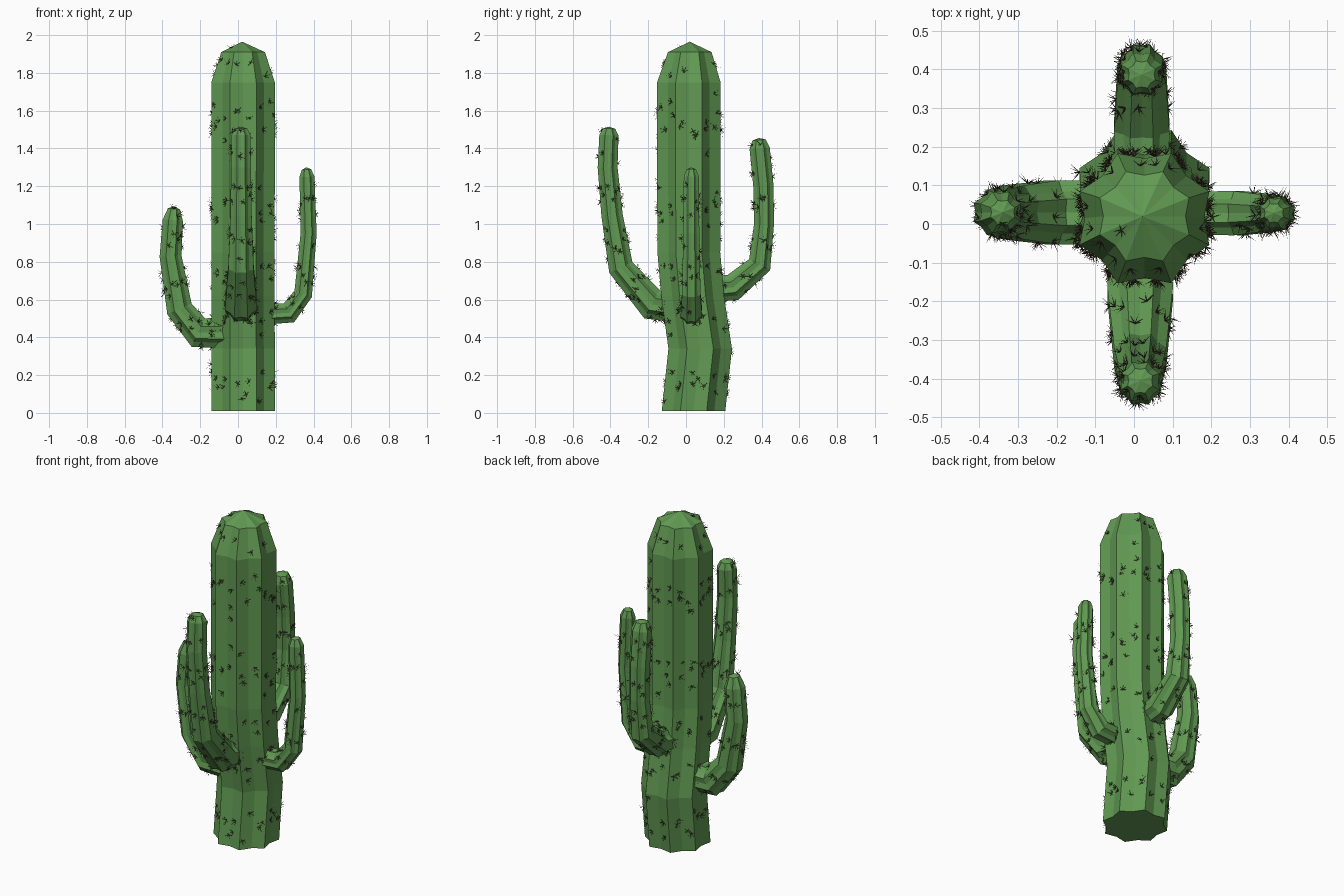
import bpy, bmesh, math, random
from mathutils import Vector

if "Cube" in bpy.data.objects:
    bpy.data.objects.remove(bpy.data.objects["Cube"])

random.seed(4)
RIBS = 8


def material(name, color):
    m = bpy.data.materials.new(name)
    m.diffuse_color = (*color, 1)
    m.use_nodes = True
    m.node_tree.nodes["Principled BSDF"].inputs["Base Color"].default_value = m.diffuse_color
    return m


GREEN = material("cactus_green", (0.12, 0.32, 0.085))
BROWN = material("spine_brown", (0.07, 0.045, 0.03))


def finish(bm, name, mat):
    mesh = bpy.data.meshes.new(name)
    bm.to_mesh(mesh)
    bm.free()
    mesh.materials.append(mat)
    obj = bpy.data.objects.new(name, mesh)
    bpy.context.collection.objects.link(obj)
    return obj


def spines(bm, name, density):
    """Scatter small bursts of thin three-sided spikes over the skin."""
    out = bmesh.new()
    for f in bm.faces:
        if len(f.verts) > 4:
            continue
        want = f.calc_area() * density
        count = int(want) + (random.random() < want % 1)
        n = f.normal
        for _ in range(count):
            w = [random.random() for _ in f.verts]
            p = sum((v.co * k for v, k in zip(f.verts, w)), Vector()) / sum(w)
            u = n.orthogonal().normalized()
            v = n.cross(u)
            turn = random.random() * math.tau
            for k in range(6):
                a = turn + k * math.tau / 6 + random.uniform(-0.3, 0.3)
                side = u * math.cos(a) + v * math.sin(a)
                d = (n * random.uniform(0.4, 1.3) + side).normalized()
                tip = out.verts.new(p + d * random.uniform(0.024, 0.036))
                e1 = d.orthogonal().normalized()
                e2 = d.cross(e1)
                base = [out.verts.new(p + 0.0017 * (e1 * math.cos(t) + e2 * math.sin(t)))
                        for t in (0, math.tau / 3, 2 * math.tau / 3)]
                for i in range(3):
                    out.faces.new((base[i], base[(i + 1) % 3], tip))
    finish(out, name, BROWN)


def ribbed_tube(name, path, radii, side, tip, density, flat=False):
    """Sweep a star-shaped ribbed section along a path and close it with a fan."""
    bm = bmesh.new()
    pts = [Vector(p) for p in path]
    rings = []
    for i, (p, r) in enumerate(zip(pts, radii)):
        back = (p - pts[i - 1]).normalized() if i else Vector()
        ahead = (pts[i + 1] - p).normalized() if i < len(pts) - 1 else Vector()
        t = Vector((0, 0, 1)) if flat else (back + ahead).normalized()
        up = t.cross(side)
        ring = []
        for k in range(2 * RIBS):
            a = (k + 1) * math.pi / RIBS
            rad = r * (1 if k % 2 == 0 else 0.85)
            ring.append(bm.verts.new(p + rad * (side * math.cos(a) + up * math.sin(a))))
        rings.append(ring)
    n = 2 * RIBS
    for a, b in zip(rings, rings[1:]):
        for k in range(n):
            bm.faces.new((a[k], a[(k + 1) % n], b[(k + 1) % n], b[k]))
    top = bm.verts.new(tip)
    for k in range(n):
        bm.faces.new((rings[-1][k], rings[-1][(k + 1) % n], top))
    bm.faces.new(rings[0][::-1])
    bm.normal_update()
    spines(bm, name + "_spines", density)
    finish(bm, name, GREEN)


# Trunk, leaning slightly near the ground; ribs start half a step off the axes
turn = -math.pi / RIBS * 0
trunk_pts = [(0.027, y, z) for y, z in
             ((0.04, 0.01), (0.075, 0.34), (0.035, 0.62), (0.015, 0.85),
              (0.015, 1.3), (0.015, 1.75), (0.02, 1.91))]
ribbed_tube("trunk", trunk_pts, (0.182, 0.182, 0.18, 0.18, 0.182, 0.182, 0.125),
            Vector((1, 0, 0)), (0.022, 0.02, 1.965), 85, flat=True)

# Arms: outward direction, sideways offset, (distance, height, radius) stations, tip
arms = {
    "left_arm": ((-1, 0), 0.03,
                 ((0.07, 0.425, 0.09), (0.21, 0.425, 0.09), (0.31, 0.55, 0.076),
                  (0.357, 0.83, 0.063), (0.345, 1.02, 0.058), (0.34, 1.08, 0.034)), 1.095),
    "right_arm": ((1, 0), 0.028,
                  ((0.1, 0.52, 0.06), (0.27, 0.53, 0.062), (0.345, 0.63, 0.053),
                   (0.374, 0.95, 0.046), (0.365, 1.25, 0.043), (0.362, 1.288, 0.027)), 1.3),
    "back_arm": ((0, 1), 0.02,
                 ((0.1, 0.65, 0.073), (0.25, 0.665, 0.078), (0.39, 0.785, 0.068),
                  (0.413, 1.0, 0.057), (0.41, 1.2, 0.058), (0.39, 1.4, 0.058),
                  (0.387, 1.445, 0.038)), 1.455),
    "front_arm": ((0, -1), 0.016,
                  ((0.04, 0.555, 0.085), (0.18, 0.575, 0.092), (0.345, 0.77, 0.073),
                   (0.392, 1.05, 0.061), (0.415, 1.3, 0.057), (0.408, 1.47, 0.055),
                   (0.406, 1.505, 0.035)), 1.515),
}
for name, (out, shift, stations, tip_z) in arms.items():
    d = Vector((out[0], out[1], 0))
    offset = Vector((abs(out[1]), abs(out[0]), 0)) * shift
    path = [d * s + offset + Vector((0, 0, z)) for s, z, r in stations]
    tip = d * stations[-1][0] + offset + Vector((0, 0, tip_z))
    ribbed_tube(name, path, [s[2] for s in stations],
                Vector((0, 0, 1)).cross(d), tip, 150)
